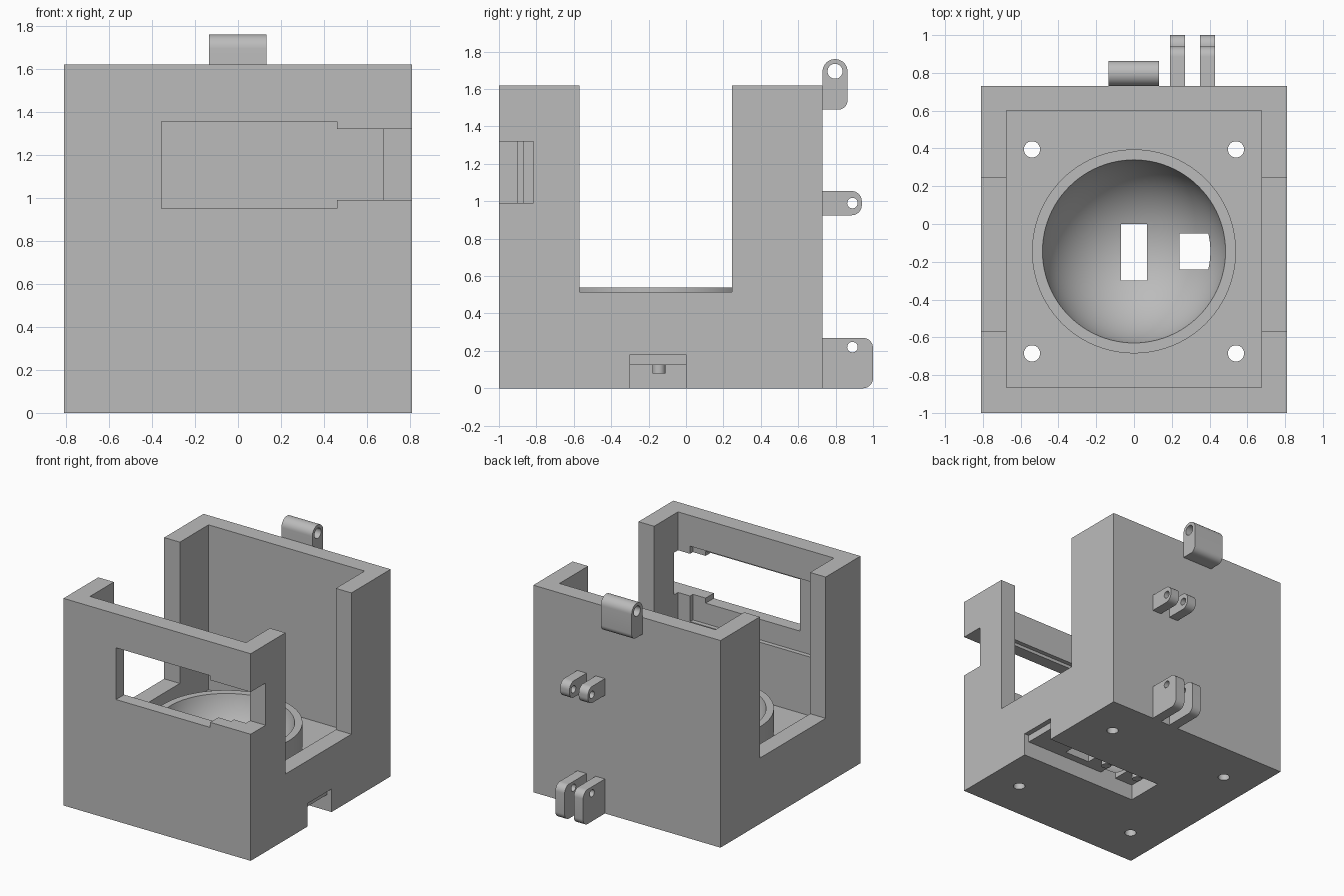
import bpy, bmesh
from math import radians
from mathutils import Matrix

cube = bpy.data.objects.get("Cube")
if cube:
    bpy.data.objects.remove(cube, do_unlink=True)

grey = bpy.data.materials.new("plain grey")
grey.use_nodes = True
grey.diffuse_color = (0.5, 0.5, 0.5, 1)
grey.node_tree.nodes["Principled BSDF"].inputs["Base Color"].default_value = (0.5, 0.5, 0.5, 1)


def make(name, bm):
    bmesh.ops.recalc_face_normals(bm, faces=bm.faces)
    mesh = bpy.data.meshes.new(name)
    bm.to_mesh(mesh)
    bm.free()
    mesh.materials.append(grey)
    obj = bpy.data.objects.new(name, mesh)
    bpy.context.collection.objects.link(obj)
    return obj


def box_mesh(x, y, z):
    bm = bmesh.new()
    bmesh.ops.create_cube(bm, size=1)
    for v in bm.verts:
        v.co = [r[0] + (c + 0.5) * (r[1] - r[0]) for c, r in zip(v.co, (x, y, z))]
    return bm


def box(name, x, y, z):
    return make(name, box_mesh(x, y, z))


def cylinder(name, radius, depth, centre, axis="Z", sides=48):
    bm = bmesh.new()
    turn = Matrix.Rotation(radians(90), 4, "Y") if axis == "X" else Matrix()
    bmesh.ops.create_cone(bm, cap_ends=True, segments=sides, radius1=radius, radius2=radius,
                          depth=depth, matrix=Matrix.Translation(centre) @ turn)
    return make(name, bm)


def combine(target, tool, operation="DIFFERENCE"):
    mod = target.modifiers.new("combine", "BOOLEAN")
    mod.operation, mod.solver, mod.object = operation, "EXACT", tool
    bpy.context.view_layer.objects.active = target
    bpy.ops.object.modifier_apply(modifier=mod.name)
    bpy.data.objects.remove(tool, do_unlink=True)


def smooth(obj):
    bpy.ops.object.select_all(action="DESELECT")
    obj.select_set(True)
    bpy.context.view_layer.objects.active = obj
    bpy.ops.object.shade_smooth_by_angle(angle=radians(30))


def lug(name, x, y, z, top_round, low_round, hole, radius):
    """Plate along x with rounded outer corners and a pin hole."""
    bm = box_mesh(x, y, z)

    def along_x(at_y, at_z):
        return [e for e in bm.edges
                if all(abs(v.co.y - at_y) + abs(v.co.z - at_z) < 0.001 for v in e.verts)]

    corners = [(y[1], z[1], top_round), (y[1], z[0], low_round)]
    if name == "top_hinge_lug":
        corners.append((y[0], z[1], top_round))
    for at_y, at_z, r in corners:
        bmesh.ops.bevel(bm, geom=along_x(at_y, at_z), offset=r, segments=10,
                        profile=0.5, affect="EDGES")
    obj = make(name, bm)
    combine(obj, cylinder("pin_hole", radius, 1, (sum(x) / 2, *hole), "X", 32))
    smooth(obj)


# Open housing with its inner chamber
W, IN = 0.81, 0.675
MID = -0.145
body = box("housing", (-W, W), (-1, 0.73), (0, 1.62))
combine(body, box("chamber", (-IN, IN), (-0.865, 0.6), (0.33, 2)))

# Broad openings in both side walls
combine(body, box("side_opening", (-1, 1), (-0.57, 0.245), (0.515, 2)))

# Raised ring and round bowl
combine(body, cylinder("ring", 0.54, 0.34, (0, MID, 0.37), sides=96), "UNION")
bm = bmesh.new()
bmesh.ops.create_uvsphere(bm, u_segments=96, v_segments=48, radius=0.495,
                          matrix=Matrix.Translation((0, MID, 0.64)))
combine(body, make("bowl", bm))

# Front window, narrow slot through the corner, and recess behind
combine(body, box("window", (-0.355, 0.46), (-1.2, -0.8), (0.95, 1.355)))
combine(body, box("corner_slot", (0.4, 1), (-1.2, -0.815), (0.99, 1.32)))
combine(body, box("window_recess", (-0.47, 0.57), (-0.9, -0.8), (0.79, 1.38)))

# Channel under the floor, with openings up into the bowl
combine(body, box("channel", (-0.23, 1), (-0.3, 0), (-0.2, 0.125)))
combine(body, box("channel_mouth", (0.77, 1), (-0.3, 0), (-0.2, 0.18)))
combine(body, box("centre_opening", (-0.07, 0.07), (-0.2999, -0.0001), (0.1, 0.3)))
combine(body, box("side_pocket", (0.24, 0.46), (-0.24, -0.05), (0.1, 0.355)))

# Screw holes in the floor
for x in (-0.54, 0.54):
    for y in (-0.685, 0.395):
        combine(body, cylinder("screw_hole", 0.043, 1, (x, y, 0.2), sides=32))
smooth(body)

# Small pegs in the channel
for side, x in (("right", -0.15), ("left", 0.15)):
    smooth(cylinder("channel_peg_" + side, 0.035, 0.05, (x, MID, 0.105), sides=24))

# Hinge lugs on the back
lug("top_hinge_lug", (-0.135, 0.132), (0.73, 0.864), (1.49, 1.76), 0.0665, 0.05,
    (0.797, 1.695), 0.04)
for side, x in (("inner", 0.19), ("outer", 0.35)):
    span = (x, x + 0.08)
    lug("middle_lug_" + side, span, (0.73, 0.94), (0.925, 1.055), 0.055, 0.055,
        (0.89, 0.99), 0.028)
    lug("lower_lug_" + side, span, (0.73, 1.0), (0, 0.27), 0.055, 0.055,
        (0.89, 0.22), 0.028)
